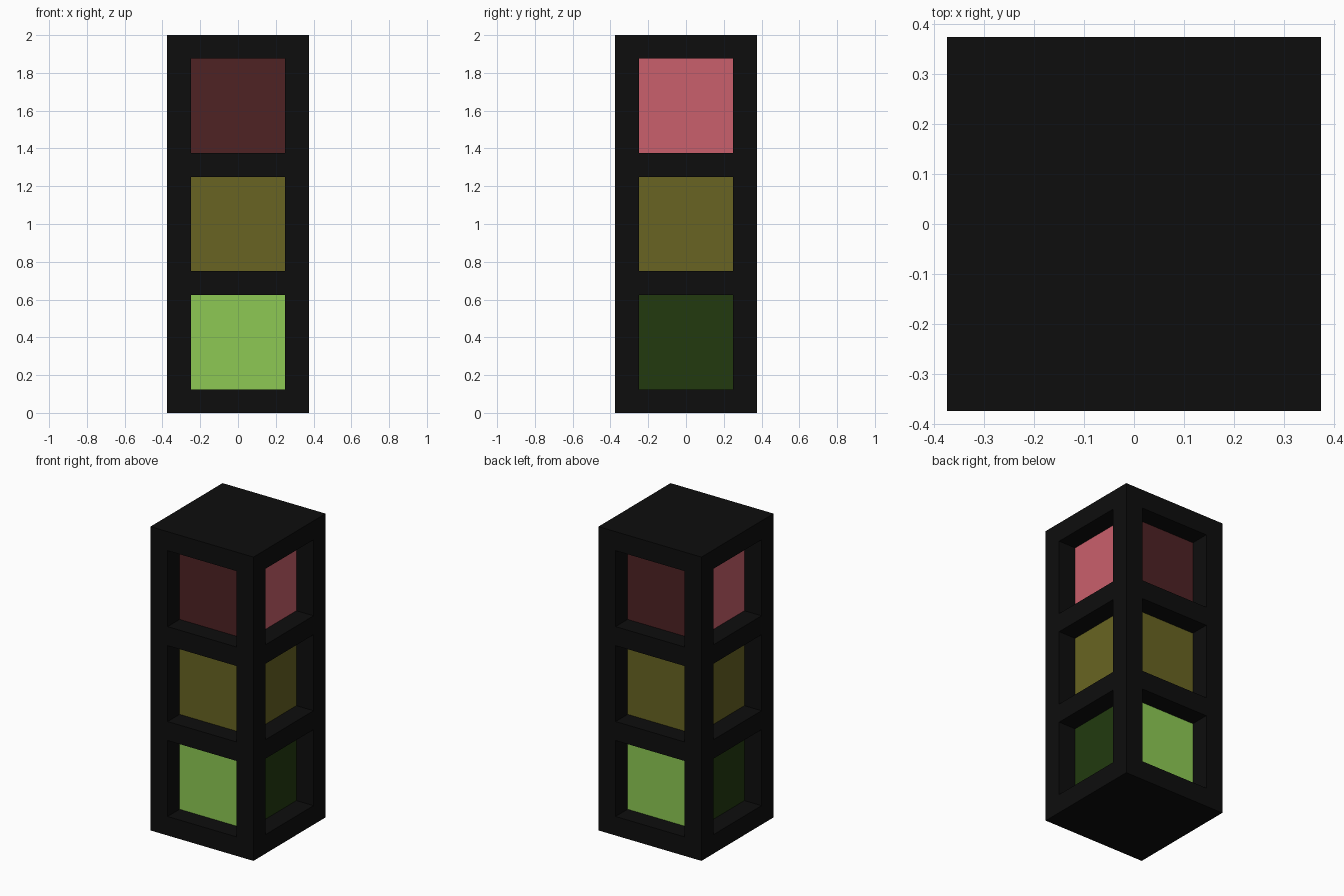
import bpy
import bmesh
from mathutils import Vector

WIDTH, HEIGHT = 0.75, 2.0
RIM = 0.125          # frame bar thickness and window recess depth
WINDOW = 0.5
LEVELS = {"green": 0.375, "amber": 1.0, "red": 1.625}

cube = bpy.data.objects.get("Cube")
if cube:
    bpy.data.objects.remove(cube, do_unlink=True)


def make_material(name, rgb):
    """Material from a display colour, converted to linear."""
    linear = [(c / 255 / 12.92) if c < 11 else ((c / 255 + 0.055) / 1.055) ** 2.4
              for c in rgb]
    mat = bpy.data.materials.new(name)
    mat.use_nodes = True
    mat.diffuse_color = (*linear, 1)
    bsdf = mat.node_tree.nodes["Principled BSDF"]
    bsdf.inputs["Base Color"].default_value = (*linear, 1)
    return mat


def make_object(name, bm, materials):
    mesh = bpy.data.meshes.new(name)
    bm.to_mesh(mesh)
    bm.free()
    for mat in materials:
        mesh.materials.append(mat)
    obj = bpy.data.objects.new(name, mesh)
    bpy.context.collection.objects.link(obj)
    return obj


def make_box(size, centre):
    bm = bmesh.new()
    bmesh.ops.create_cube(bm, size=1)
    bmesh.ops.scale(bm, vec=size, verts=bm.verts)
    bmesh.ops.translate(bm, vec=centre, verts=bm.verts)
    return bm


black = make_material("housing black", (13, 13, 13))
amber = make_material("unlit amber", (104, 100, 34))
# Colours on the front and back, then on the two sides
lamp_colours = {
    "red": (make_material("unlit red", (78, 34, 36)),
            make_material("lit red", (202, 96, 108))),
    "amber": (amber, amber),
    "green": (make_material("lit green", (141, 201, 84)),
              make_material("unlit green", (34, 58, 15))),
}

# Housing: box cut along the window edges, then each window pushed inward
bm = make_box((WIDTH, WIDTH, HEIGHT), (0, 0, HEIGHT / 2))
cuts = [(axis, side * WINDOW / 2) for axis in (0, 1) for side in (-1, 1)]
cuts += [(2, z + side * WINDOW / 2) for z in LEVELS.values() for side in (-1, 1)]
for axis, offset in cuts:
    normal = Vector((0, 0, 0))
    normal[axis] = 1
    bmesh.ops.bisect_plane(bm, geom=bm.verts[:] + bm.edges[:] + bm.faces[:],
                           plane_co=normal * offset, plane_no=normal)


def is_window(face):
    c = face.calc_center_median()
    return (abs(face.normal.z) < 0.5 and min(abs(c.x), abs(c.y)) < 0.01
            and any(abs(c.z - z) < 0.01 for z in LEVELS.values()))


bm.normal_update()
windows = [f for f in bm.faces if is_window(f)]
bmesh.ops.inset_individual(bm, faces=windows, thickness=0, depth=-RIM)
bmesh.ops.delete(bm, geom=windows, context="FACES_ONLY")
make_object("housing", bm, [black])

# Lamps: square blocks that fill the openings behind the frame
for colour, z in LEVELS.items():
    bm = make_box((WINDOW, WINDOW, WINDOW), (0, 0, z))
    bm.normal_update()
    for face in bm.faces:
        face.material_index = 1 if abs(face.normal.x) > 0.5 else 0
    make_object(colour + "_lamp", bm, lamp_colours[colour])
